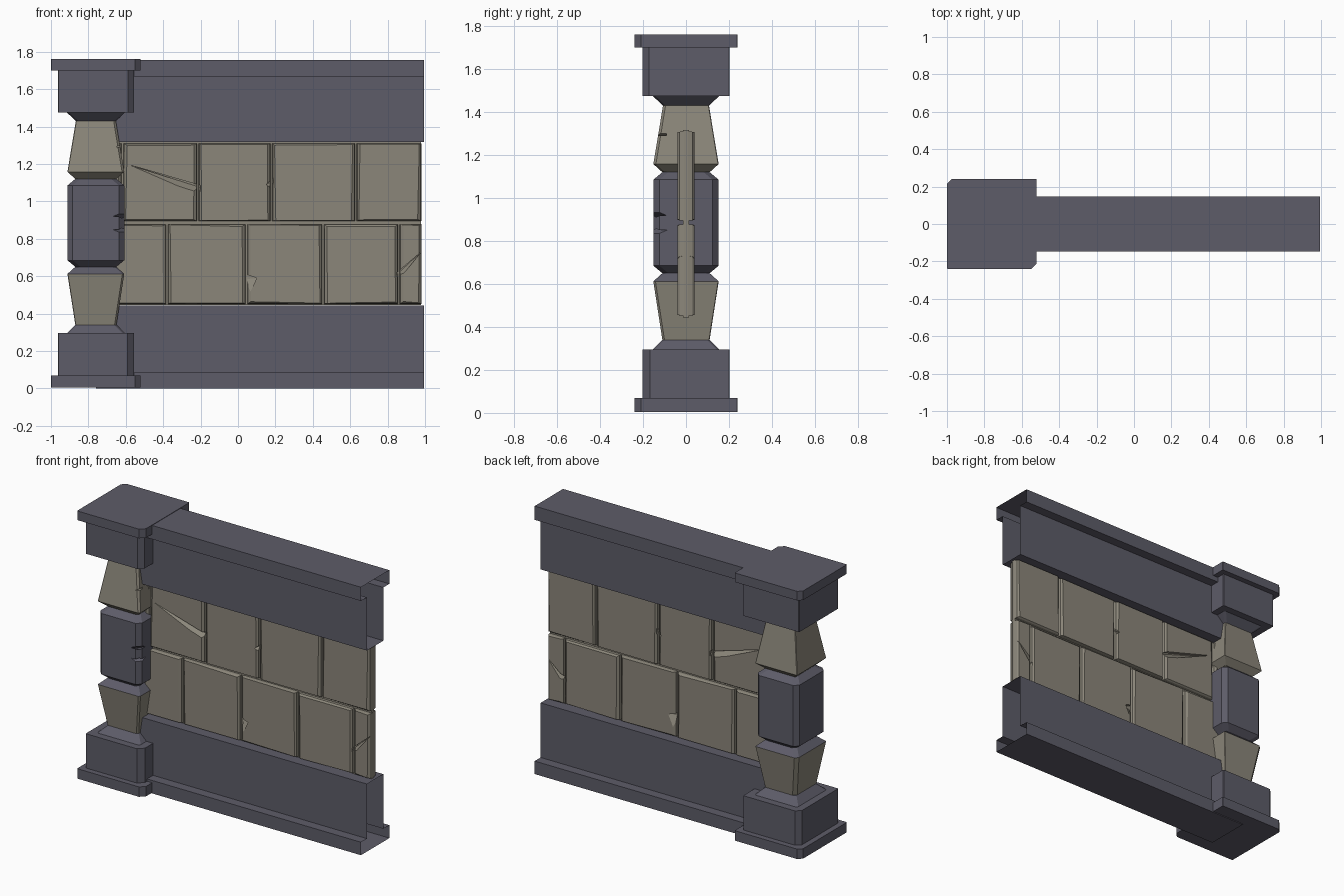
import bpy, bmesh, random

if "Cube" in bpy.data.objects:
    bpy.data.objects.remove(bpy.data.objects["Cube"])
random.seed(4)
PX = -0.76  # pillar centre


def material(name, rgb):
    m = bpy.data.materials.new(name)
    m.diffuse_color = (*rgb, 1)
    m.use_nodes = True
    m.node_tree.nodes["Principled BSDF"].inputs["Base Color"].default_value = m.diffuse_color
    return m


SLATE = material("slate", (0.11, 0.107, 0.14))
SAND = material("sandstone", (0.26, 0.24, 0.195))


def finish(name, bm, mat, closed=True):
    bmesh.ops.recalc_face_normals(bm, faces=bm.faces)
    me = bpy.data.meshes.new(name)
    bm.to_mesh(me)
    bm.free()
    ob = bpy.data.objects.new(name, me)
    bpy.context.collection.objects.link(ob)
    if mat:
        me.materials.append(mat)
    return ob


def skin(bm, rings, caps=True):
    loops = [[bm.verts.new(p) for p in r] for r in rings]
    n = len(loops[0])
    for a, b in zip(loops, loops[1:]):
        for i in range(n):
            j = (i + 1) % n
            bm.faces.new((a[i], a[j], b[j], b[i]))
    if caps:
        bm.faces.new(loops[0][::-1])
        bm.faces.new(loops[-1])


def stack(name, sections, mat, ch=(0.012,) * 4):
    """Pillar part from (z, half x, half y); ch = chamfers FL, FR, BR, BL."""
    rings = []
    for z, hx, hy in sections:
        ring = []
        for k, (sx, sy) in enumerate(((-1, -1), (1, -1), (1, 1), (-1, 1))):
            c = ch[k]
            pair = [(PX + sx * hx, sy * (hy - c), z), (PX + sx * (hx - c), sy * hy, z)]
            ring += pair if k % 2 == 0 else pair[::-1]
        rings.append(ring)
    bm = bmesh.new()
    skin(bm, rings)
    return finish(name, bm, mat)


def cut(ob, name, a, b):
    """Subtract the prism or wedge lofted between polygons a and b."""
    bm = bmesh.new()
    skin(bm, [a, b])
    c = finish(name, bm, None)
    c.hide_render = True
    c.hide_set(True)
    mod = ob.modifiers.new(name, 'BOOLEAN')
    mod.object = c
    mod.operation = 'DIFFERENCE'
    mod.solver = 'EXACT'


# Pillar, bottom to top
corner = (0.003, 0.03, 0.003, 0.025)
stack("plinth", [(0.005, 0.24, 0.24), (0.07, 0.24, 0.24)], SLATE, corner)
stack("base_block", [(0.07, 0.203, 0.203), (0.295, 0.203, 0.203)], SLATE, (0.004, 0.035, 0.004, 0.03))
stack("base_neck", [(0.295, 0.155, 0.155), (0.34, 0.11, 0.11)], SLATE)
stack("lower_stone", [(0.34, 0.11, 0.11), (0.612, 0.152, 0.152)], SAND, (0.003, 0.01, 0.003, 0.02))
stack("lower_collar", [(0.612, 0.152, 0.152), (0.65, 0.11, 0.11)], SLATE, (0.003, 0.01, 0.003, 0.02))
mid = stack("middle_block", [(0.65, 0.11, 0.11), (0.685, 0.152, 0.152),
                             (1.085, 0.152, 0.152), (1.12, 0.11, 0.11)], SLATE, (0.028,) * 4)
upper = stack("upper_stone", [(1.12, 0.11, 0.11), (1.158, 0.152, 0.152), (1.43, 0.107, 0.107)],
              SAND, (0.003, 0.012, 0.003, 0.003))
stack("cap_neck", [(1.43, 0.107, 0.107), (1.475, 0.155, 0.155)], SLATE)
cap_block = stack("cap_block", [(1.475, 0.203, 0.203), (1.70, 0.203, 0.203)], SLATE, (0.004, 0.03, 0.004, 0.004))
stack("cap_slab", [(1.70, 0.24, 0.24), (1.76, 0.24, 0.24)], SLATE, corner)

# Chips in the pillar: V notch on the front right edge, nick above, broken bottom corner
cut(mid, "edge_notch", [(-0.66, -0.26, 0.80), (-0.50, -0.10, 0.80), (-0.50, -0.26, 0.80)],
    [(-0.68, -0.08, 0.884), (-0.679, -0.079, 0.884), (-0.679, -0.08, 0.884)])
cut(mid, "edge_notch_top", [(-0.68, -0.08, 0.883), (-0.679, -0.079, 0.883), (-0.679, -0.08, 0.883)],
    [(-0.66, -0.26, 0.97), (-0.50, -0.10, 0.97), (-0.50, -0.26, 0.97)])
cut(upper, "nick", [(-0.655, -0.2, 1.29), (-0.59, -0.2, 1.32), (-0.59, -0.2, 1.29)],
    [(-0.655, -0.09, 1.29), (-0.59, -0.09, 1.32), (-0.59, -0.09, 1.29)])
cut(cap_block, "corner_chip", [(-1.0, 0.16, 1.46), (-0.92, 0.24, 1.46), (-1.0, 0.24, 1.46)],
    [(-0.964, 0.202, 1.51), (-0.962, 0.204, 1.51), (-0.964, 0.204, 1.51)])


# Rails: stepped hollow profiles, open at the ends
def rail(name, edge, lip, inner):
    prof = [(-0.147, edge), (-0.147, lip), (-0.085, lip), (-0.085, inner)]
    prof += [(-y, z) for y, z in reversed(prof)]
    bm = bmesh.new()
    skin(bm, [[(x, y, z) for y, z in prof] for x in (PX, 0.995)], caps=False)
    return finish(name, bm, SLATE)


rail("bottom_rail", 0.0, 0.085, 0.443)
rail("top_rail", 1.757, 1.667, 1.318)

# Wall stones: bevelled blocks on a thin core, mirrored to the back
bm = bmesh.new()
rows = [(0.45, 0.88, [-0.75, -0.38, 0.045, 0.455, 0.86, 0.985]),
        (0.892, 1.312, [-0.75, -0.617, -0.215, 0.178, 0.63, 0.985])]
for z0, z1, xs in rows:
    for a, b in zip(xs, xs[1:]):
        def rect(g, y):
            return [(a + g, y, z0 + g / 2), (b - g, y, z0 + g / 2),
                    (b - g, y, z1 - g / 2), (a + g, y, z1 - g / 2)]
        front = [(x + random.uniform(-.005, .005), y, z + random.uniform(-.006, .006))
                 for x, y, z in rect(0.02, -0.04)]
        skin(bm, [rect(0.004, -0.01), rect(0.008, -0.03), front])
stones = finish("wall_stones", bm, SAND)

# Cracks given as front-view triangles, tapering to a line in depth
cracks = [[(-0.58, 1.195), (-0.20, 1.085), (-0.20, 1.03)],
          [(0.98, 0.73), (0.85, 0.62), (0.85, 0.57)],
          [(0.10, 0.59), (0.04, 0.61), (0.05, 0.48)],
          [(0.15, 1.09), (0.19, 1.125), (0.19, 1.06)]]
for i, tri in enumerate(cracks):
    deep = [tri[0], tri[1], tuple(0.8 * p + 0.2 * q for p, q in zip(tri[1], tri[2]))]
    cut(stones, "crack_%d" % i, [(x, -0.05, z) for x, z in tri], [(x, -0.018, z) for x, z in deep])
m = stones.modifiers.new("back", 'MIRROR')
m.use_axis = (False, True, False)
m.use_mirror_merge = False

# Thin core closing the joints
bm = bmesh.new()
skin(bm, [[(x, -0.014, 0.445), (x, 0.014, 0.445), (x, 0.014, 1.317), (x, -0.014, 1.317)]
          for x in (PX, 0.978)])
finish("wall_core", bm, SAND)
